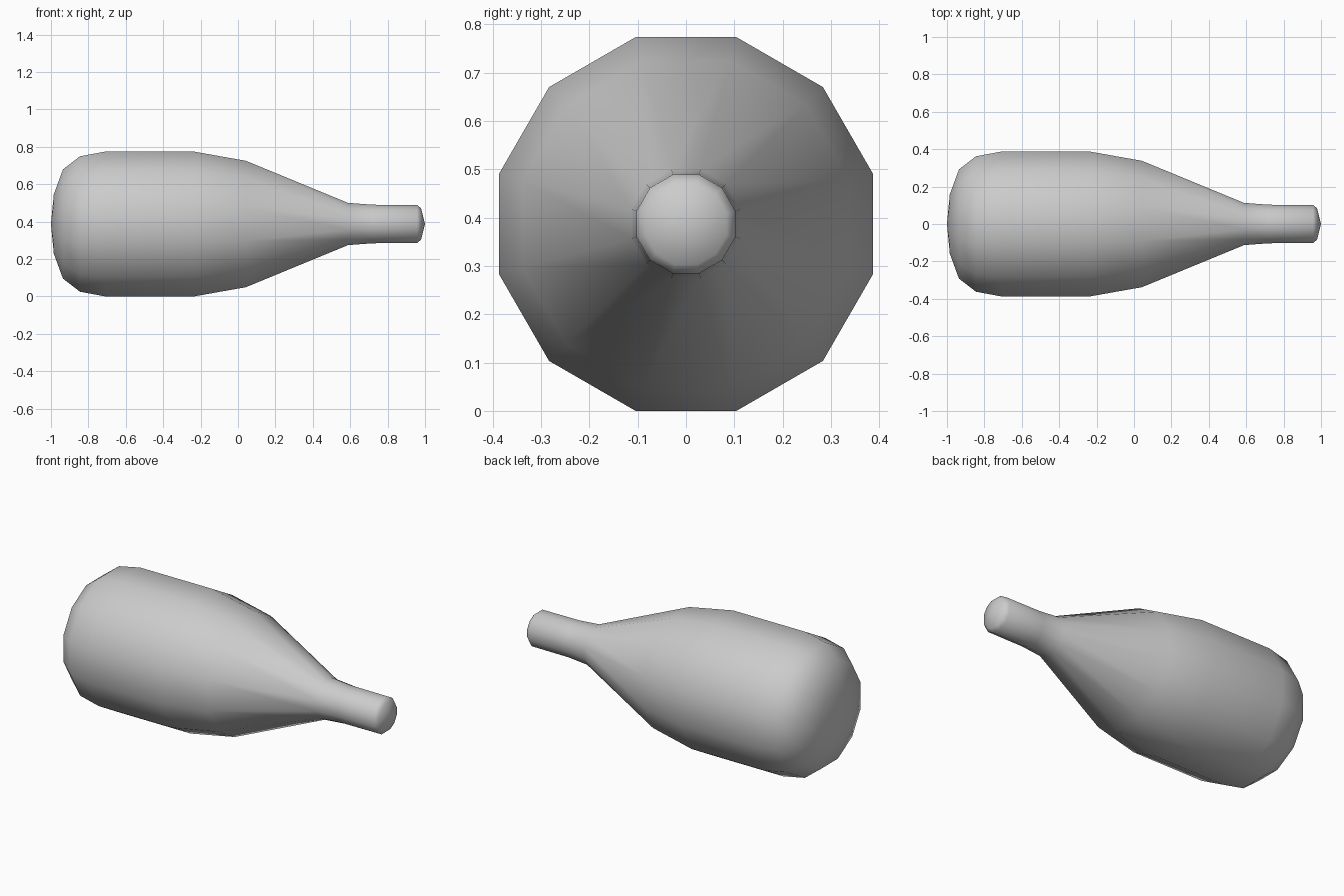
import bpy, bmesh, math

if "Cube" in bpy.data.objects:
    bpy.data.objects.remove(bpy.data.objects["Cube"])

SIDES = 12
CENTRE_Z = 0.387

# (x, distance from axis to flat side), base to mouth
PROFILE = [(-0.985, 0.158), (-0.936, 0.292), (-0.845, 0.362), (-0.711, 0.387),
           (-0.235, 0.387), (0.042, 0.338), (0.588, 0.113), (0.72, 0.103),
           (0.957, 0.102), (0.979, 0.084)]

bm = bmesh.new()


def ring(x, flat):
    r = flat / math.cos(math.pi / SIDES)
    angles = [(i + 0.5) * 2 * math.pi / SIDES for i in range(SIDES)]
    return [bm.verts.new((x, r * math.cos(a), CENTRE_Z + r * math.sin(a))) for a in angles]


# Bottle body and neck
rings = [ring(x, f) for x, f in PROFILE]
for a, b in zip(rings, rings[1:]):
    for i in range(SIDES):
        j = (i + 1) % SIDES
        bm.faces.new((a[i], a[j], b[j], b[i]))

# Slightly domed ends
for end, x in ((rings[0], -1.0), (rings[-1], 1.0)):
    tip = bm.verts.new((x, 0, CENTRE_Z))
    for i in range(SIDES):
        bm.faces.new((end[i], end[(i + 1) % SIDES], tip))

bmesh.ops.recalc_face_normals(bm, faces=bm.faces)
for f in bm.faces:
    f.smooth = True

mesh = bpy.data.meshes.new("bottle")
bm.to_mesh(mesh)
bm.free()
bpy.context.collection.objects.link(bpy.data.objects.new("bottle", mesh))
